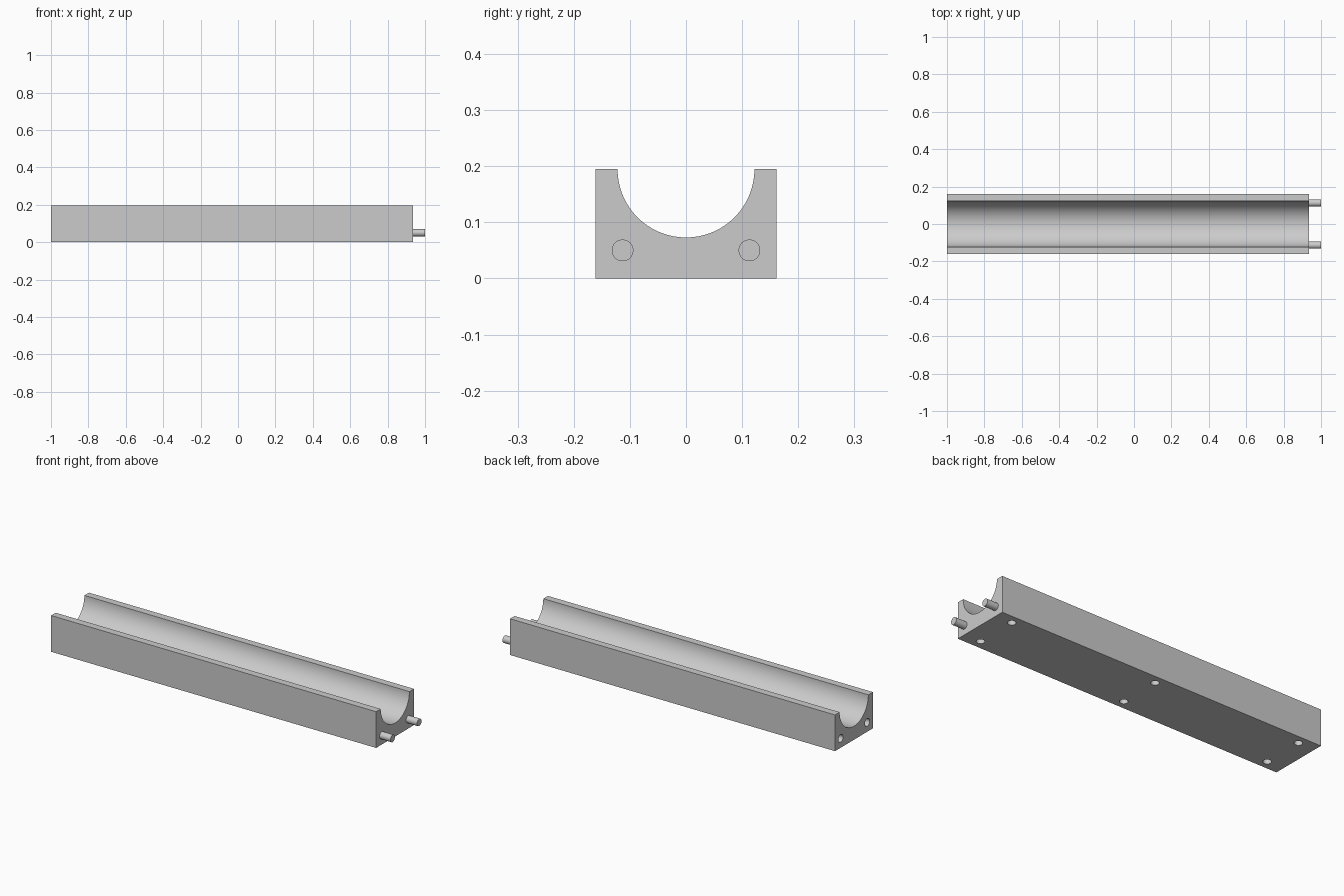
import bpy, bmesh, math
from mathutils import Matrix, Vector

if "Cube" in bpy.data.objects:
    bpy.data.objects.remove(bpy.data.objects["Cube"])

X0, X1 = -1.0, 0.935          # block ends
HALF_W, HEIGHT = 0.161, 0.195
GROOVE_R = 0.122
PIN_R, PIN_Y, PIN_Z, PIN_LEN = 0.0193, 0.113, 0.05, 0.065
HOLE_R = 0.0205
INSET = 0.097                 # underside holes from each end

grey = bpy.data.materials.new("light grey")
grey.use_nodes = True
colour = (0.6, 0.6, 0.6, 1)
grey.diffuse_color = colour
grey.node_tree.nodes["Principled BSDF"].inputs["Base Color"].default_value = colour


def make_object(name, bm):
    bmesh.ops.recalc_face_normals(bm, faces=bm.faces)
    mesh = bpy.data.meshes.new(name)
    bm.to_mesh(mesh)
    bm.free()
    mesh.materials.append(grey)
    obj = bpy.data.objects.new(name, mesh)
    bpy.context.collection.objects.link(obj)
    return obj


def activate(obj):
    bpy.ops.object.select_all(action="DESELECT")
    obj.select_set(True)
    bpy.context.view_layer.objects.active = obj


def smooth(obj):
    activate(obj)
    bpy.ops.object.shade_smooth_by_angle(angle=math.radians(30))


def add_cylinder(bm, radius, start, end):
    start, end = Vector(start), Vector(end)
    axis = end - start
    matrix = Matrix.Translation((start + end) / 2) @ axis.to_track_quat("Z", "Y").to_matrix().to_4x4()
    bmesh.ops.create_cone(bm, cap_ends=True, segments=32, radius1=radius,
                          radius2=radius, depth=axis.length, matrix=matrix)


# Block with a half-round channel, extruded along x
steps = 48
profile = [(-HALF_W, HEIGHT), (-HALF_W, 0), (HALF_W, 0), (HALF_W, HEIGHT)]
for i in range(steps + 1):
    a = math.pi * i / steps
    profile.append((GROOVE_R * math.cos(a), HEIGHT - GROOVE_R * math.sin(a)))
bm = bmesh.new()
face = bm.faces.new([bm.verts.new((X0, y, z)) for y, z in profile])
extruded = bmesh.ops.extrude_face_region(bm, geom=[face], use_keep_orig=True)
moved = [v for v in extruded["geom"] if isinstance(v, bmesh.types.BMVert)]
bmesh.ops.translate(bm, verts=moved, vec=(X1 - X0, 0, 0))
block = make_object("channel_block", bm)

# Blind holes: pin sockets in one end, three pairs in the underside
bm = bmesh.new()
for y in (-PIN_Y, PIN_Y):
    add_cylinder(bm, HOLE_R, (X0 - 0.02, y, PIN_Z), (X0 + PIN_LEN, y, PIN_Z))
    for x in (X0 + INSET, (X0 + X1) / 2, X1 - INSET):
        add_cylinder(bm, HOLE_R, (x, y, -0.02), (x, y, PIN_LEN))
drill = make_object("hole_cutter", bm)
drill.hide_render = True
cut = block.modifiers.new("holes", "BOOLEAN")
cut.operation = "DIFFERENCE"
cut.solver = "EXACT"
cut.object = drill
activate(block)
bpy.ops.object.modifier_apply(modifier=cut.name)
bpy.data.objects.remove(drill)
smooth(block)

# Locating pins on the other end
for name, y in (("front_pin", -PIN_Y), ("back_pin", PIN_Y)):
    bm = bmesh.new()
    add_cylinder(bm, PIN_R, (X1 - 0.005, y, PIN_Z), (X1 + PIN_LEN, y, PIN_Z))
    smooth(make_object(name, bm))
